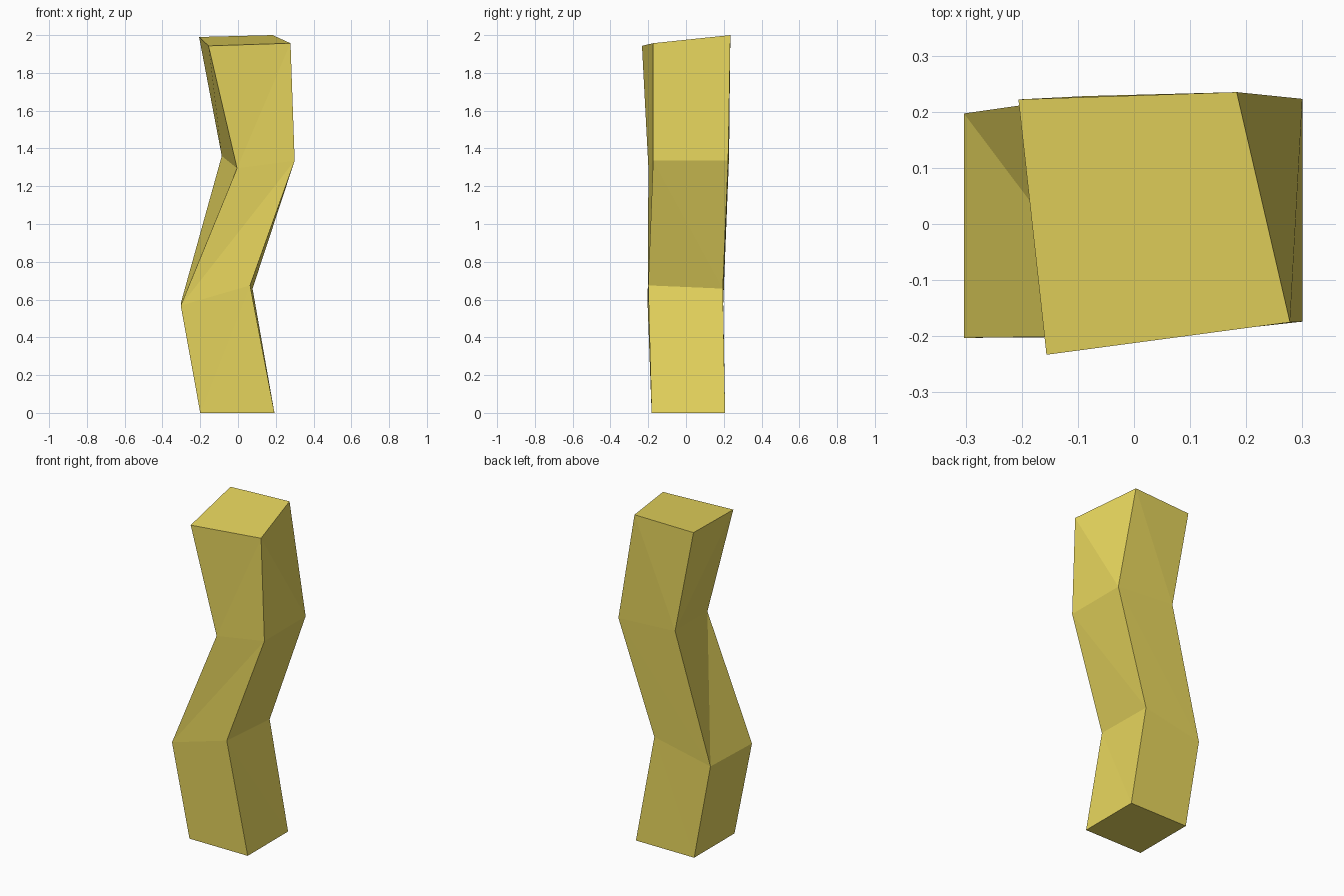
import bpy
import bmesh

if "Cube" in bpy.data.objects:
    bpy.data.objects.remove(bpy.data.objects["Cube"])

# Cross-sections from the base up: front left, front right, back right, back left
SECTIONS = [
    [(-0.20, -0.182, 0.0), (0.193, -0.182, 0.0), (0.193, 0.207, 0.0), (-0.20, 0.207, 0.0)],
    [(-0.303, -0.203, 0.568), (0.064, -0.20, 0.675), (0.077, 0.195, 0.658), (-0.303, 0.197, 0.58)],
    [(-0.005, -0.199, 1.295), (0.30, -0.174, 1.335), (0.30, 0.223, 1.335), (-0.086, 0.228, 1.36)],
    [(-0.156, -0.233, 1.943), (0.278, -0.175, 1.957), (0.183, 0.235, 2.0), (-0.206, 0.222, 1.99)],
]

bm = bmesh.new()
rings = [[bm.verts.new(co) for co in ring] for ring in SECTIONS]

# Bent walls, each quad split along its visible crease
for low, high in zip(rings, rings[1:]):
    for i in range(4):
        j = (i + 1) % 4
        a, b, c, d = low[i], low[j], high[j], high[i]
        if i in (0, 3):
            bm.faces.new((a, b, c))
            bm.faces.new((a, c, d))
        else:
            bm.faces.new((a, b, d))
            bm.faces.new((b, c, d))

# Base and top caps
bm.faces.new(rings[0][::-1])
bm.faces.new(rings[-1])
bmesh.ops.recalc_face_normals(bm, faces=bm.faces[:])

mesh = bpy.data.meshes.new("bent_post")
bm.to_mesh(mesh)
bm.free()

# Straw yellow colour
yellow = bpy.data.materials.new("straw_yellow")
yellow.diffuse_color = (0.8, 0.67, 0.11, 1.0)
yellow.use_nodes = True
yellow.node_tree.nodes["Principled BSDF"].inputs["Base Color"].default_value = yellow.diffuse_color
mesh.materials.append(yellow)

post = bpy.data.objects.new("bent_post", mesh)
bpy.context.collection.objects.link(post)
